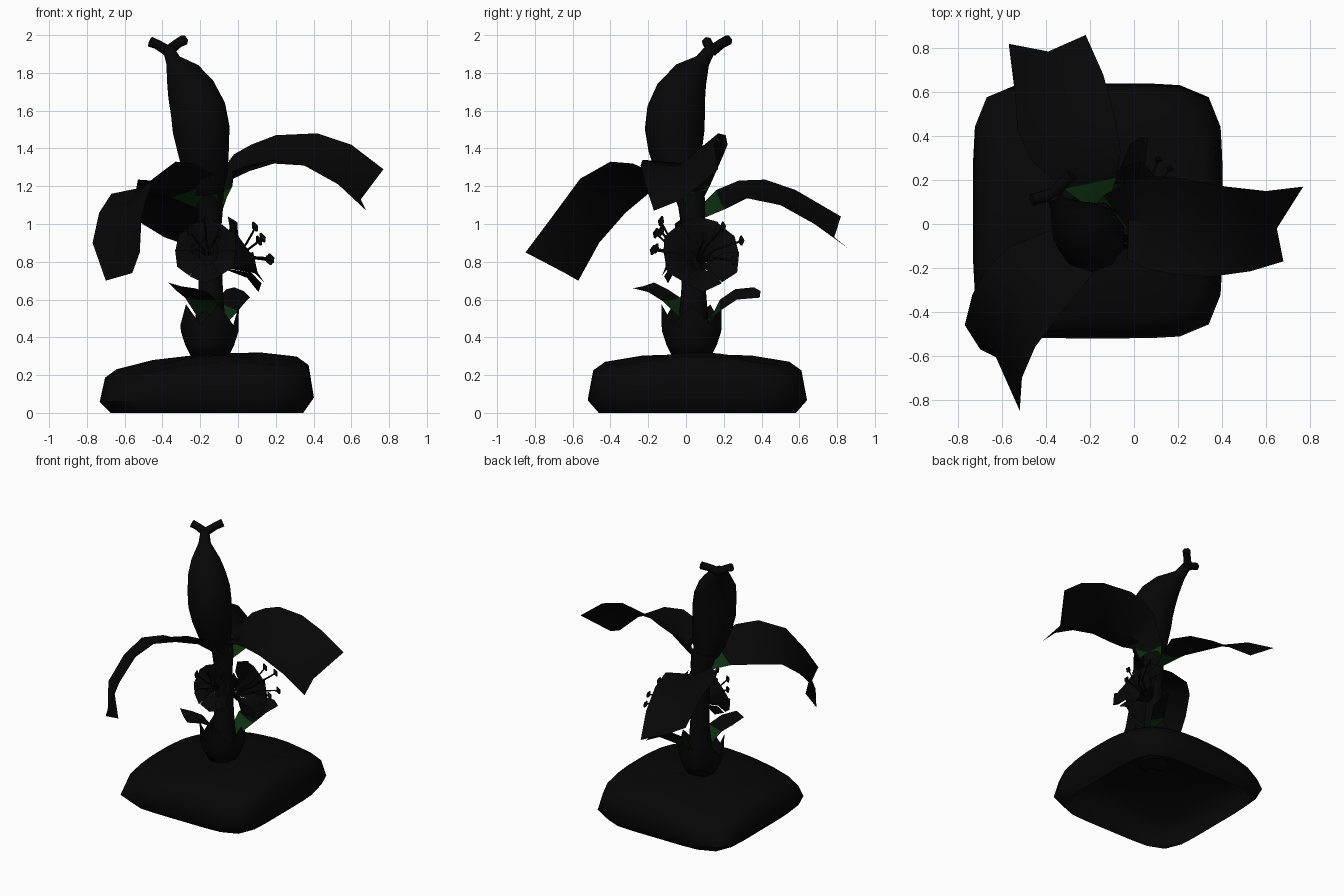
import bpy, bmesh, math
from mathutils import Vector

cube = bpy.data.objects.get("Cube")
if cube:
    bpy.data.objects.remove(cube)


def material(name, colour):
    m = bpy.data.materials.new(name)
    m.use_nodes = True
    m.diffuse_color = (*colour, 1)
    m.node_tree.nodes["Principled BSDF"].inputs["Base Color"].default_value = (*colour, 1)
    return m


BLACK = material("near black", (0.002, 0.002, 0.002))
GREEN = material("dark green", (0.004, 0.029, 0.005))


def build(name, verts, faces, green=(), angle=40):
    mesh = bpy.data.meshes.new(name)
    mesh.from_pydata([tuple(v) for v in verts], [], faces)
    for m in (BLACK, GREEN):
        mesh.materials.append(m)
    for i in green:
        mesh.polygons[i].material_index = 1
    bm = bmesh.new()
    bm.from_mesh(mesh)
    bmesh.ops.recalc_face_normals(bm, faces=bm.faces)
    bm.to_mesh(mesh)
    bm.free()
    obj = bpy.data.objects.new(name, mesh)
    bpy.context.collection.objects.link(obj)
    bpy.ops.object.select_all(action="DESELECT")
    bpy.context.view_layer.objects.active = obj
    obj.select_set(True)
    bpy.ops.object.shade_smooth_by_angle(angle=math.radians(angle))


def loft(name, rings, cap_start=False, cap_end=True, angle=65):
    """Join closed rings of equal length into one skin."""
    n = len(rings[0])
    faces = [(r * n + i, r * n + (i + 1) % n, (r + 1) * n + (i + 1) % n, (r + 1) * n + i)
             for r in range(len(rings) - 1) for i in range(n)]
    if cap_start:
        faces.append(tuple(range(n)))
    if cap_end:
        faces.append(tuple(range((len(rings) - 1) * n, len(rings) * n)))
    build(name, [v for ring in rings for v in ring], faces, angle=angle)


def tube(name, points, radii, sides=8):
    """Round section swept along a path, with a radius at each point."""
    pts = [Vector(p) for p in points]
    rings = []
    for i, p in enumerate(pts):
        t = (pts[min(i + 1, len(pts) - 1)] - pts[max(i - 1, 0)]).normalized()
        u = t.cross(Vector((0.3, 1, 0.1))).normalized()
        w = t.cross(u)
        angles = [math.tau * k / sides for k in range(sides)]
        rings.append([p + (u * math.cos(a) + w * math.sin(a)) * radii[i] for a in angles])
    loft(name, rings, True, True)


def leaf(name, edge_a, edge_b, sag, tip):
    """Strip between two edges with a sunken midrib ending at tip, and a green base."""
    last = len(edge_a) - 1
    verts = []
    for i, (a, b) in enumerate(zip(edge_a, edge_b)):
        mid = (Vector(a) + Vector(b)) / 2 - Vector((0, 0, sag * min(i / 2, 1)))
        verts += [a, tip if i == last else mid, b]
    faces = [(r * 3 + c, r * 3 + c + 1, r * 3 + c + 4, r * 3 + c + 3)
             for r in range(last) for c in range(2)]
    build(name, verts, faces, green=(0, 1))


def flower(name, centre, axis, radius, lean, petals=6):
    """Open funnel of full petals with stamens that reach out and lean."""
    c, d = Vector(centre), Vector(axis).normalized()
    u = d.cross(Vector((0, 0, 1))).normalized()
    w = u.cross(d)

    def spot(angle, r, depth):
        return c + (u * math.cos(angle) + w * math.sin(angle)) * r * radius + d * depth * radius

    verts, faces = [], []
    half = math.pi / petals
    for k in range(petals):
        mid = math.tau * k / petals + half
        depth = 0.07 * (k % 2)
        n = len(verts)
        verts += [spot(mid, 0.05, -0.75), spot(mid - half * 1.1, 0.6, -0.1 + depth),
                  spot(mid, 0.58, -0.22 + depth), spot(mid + half * 1.1, 0.6, -0.1 + depth),
                  spot(mid - half, 0.96, depth), spot(mid, 1.03, -0.1 + depth),
                  spot(mid + half, 0.96, depth)]
        faces += [(n, n + 1, n + 2), (n, n + 2, n + 3),
                  (n + 1, n + 4, n + 5, n + 2), (n + 2, n + 5, n + 6, n + 3)]
    build(name + "_petals", verts, faces)
    for k in range(5):
        ang = math.tau * k / 5 + 0.4
        path = [spot(ang, 0.05, -0.5), spot(ang, 0.2, 0.1) + Vector(lean) * 0.3,
                spot(ang, 0.4, 0.38) + Vector(lean) * 0.8, spot(ang, 0.5, 0.5) + Vector(lean)]
        tube(f"{name}_stamen_{k}", path, [0.006] * 4, 4)
        tip = path[-1]
        tube(f"{name}_anther_{k}", [tip - w * 0.025, tip, tip + w * 0.03],
             [0.005, 0.018, 0.005], 4)


# Soil mound: rounded square rings with drooping corners, open underneath
def mound_ring(z, scale, n=32):
    ring = []
    for k in range(n):
        a = math.tau * k / n
        c, s = math.cos(a), math.sin(a)
        r = (abs(c) ** 6 + abs(s) ** 6) ** (-1 / 6) * scale
        x, y = 0.567 * r * c, 0.58 * r * s
        rise = min(z / 0.25, 1)
        droop = 0.05 * (2 * c * s) ** 4 * scale * (z > 0.1)
        ring.append((x - 0.165, y + 0.06, z + 0.07 * x * rise - droop))
    return ring


loft("soil_mound", [mound_ring(z, s) for z, s in
                    ((0, 0.9), (0.07, 1), (0.22, 0.95), (0.265, 0.84), (0.3, 0.5), (0.31, 0.12))])

# Sheath round the foot of the stem, with a pointed rim
sheath = []
for z, r, peak in ((0.3, 0.1, 0), (0.36, 0.13, 0), (0.43, 0.152, 0), (0.52, 0.155, 0.055)):
    sheath.append([(-0.15 + r * math.cos(math.tau * k / 10), 0.03 + 1.08 * r * math.sin(math.tau * k / 10),
                    z + peak * (-1) ** k) for k in range(10)])
loft("stem_sheath", sheath, True, False)

# Stem
tube("stem", [(-0.15, 0.04, 0.3), (-0.145, 0.04, 0.65), (-0.15, 0.04, 0.95),
              (-0.15, 0.03, 1.1), (-0.16, 0.01, 1.2)], [0.1, 0.068, 0.062, 0.075, 0.09])

# Curved fruit on top, with a forked tip
fruit = [(-0.16, -0.01, 1.17, 0.085), (-0.17, -0.03, 1.26, 0.12), (-0.185, -0.055, 1.4, 0.144),
         (-0.195, -0.06, 1.5, 0.158), (-0.21, -0.052, 1.6, 0.154), (-0.245, -0.025, 1.7, 0.134),
         (-0.285, 0.02, 1.78, 0.1), (-0.34, 0.085, 1.86, 0.043), (-0.37, 0.13, 1.93, 0.03)]
tube("fruit", [p[:3] for p in fruit], [p[3] for p in fruit], 10)
for side, end in (("left", (-0.285, 0.225, 1.975)), ("right", (-0.465, 0.11, 1.965))):
    fork = Vector((-0.37, 0.135, 1.915))
    bend = fork.lerp(Vector(end), 0.6) + Vector((0, 0, 0.005))
    tube("fruit_fork_" + side, [fork, bend, end], [0.03, 0.026, 0.028], 6)

# Large drooping leaves
leaf("front_leaf",
     [(-0.21, 0.02, 1.08), (-0.36, -0.02, 1.14), (-0.56, -0.1, 1.17), (-0.67, -0.2, 1.16),
      (-0.735, -0.32, 1.06), (-0.77, -0.46, 0.9), (-0.7, -0.57, 0.7)],
     [(-0.1, -0.04, 1.12), (-0.13, -0.15, 1.26), (-0.23, -0.28, 1.32), (-0.33, -0.4, 1.33),
      (-0.45, -0.56, 1.24), (-0.51, -0.7, 1.05), (-0.52, -0.85, 0.85)],
     0.05, (-0.56, -0.64, 0.74))
leaf("left_leaf",
     [(-0.17, 0.09, 1.13), (-0.14, 0.13, 1.21), (-0.02, 0.2, 1.37), (0.07, 0.22, 1.42),
      (0.2, 0.21, 1.47), (0.42, 0.17, 1.48), (0.6, 0.15, 1.42), (0.77, 0.17, 1.29)],
     [(-0.08, -0.01, 1.1), (-0.03, -0.02, 1.2), (-0.03, -0.16, 1.28), (0.05, -0.2, 1.31),
      (0.18, -0.23, 1.34), (0.35, -0.24, 1.31), (0.53, -0.215, 1.21), (0.68, -0.17, 1.07)],
     0.085, (0.65, -0.02, 1.13))
leaf("back_leaf",
     [(-0.2, 0.07, 1.09), (-0.32, 0.16, 1.18), (-0.46, 0.28, 1.23), (-0.53, 0.42, 1.235),
      (-0.54, 0.58, 1.18), (-0.57, 0.82, 1.04)],
     [(-0.12, 0.09, 1.03), (-0.08, 0.21, 1.08), (-0.06, 0.33, 1.14), (-0.09, 0.5, 1.1),
      (-0.14, 0.68, 1.0), (-0.22, 0.86, 0.87)],
     0.045, (-0.39, 0.785, 0.93))

# Small leaves above the sheath
leaf("small_back_leaf",
     [(-0.15, 0.12, 0.48), (-0.12, 0.18, 0.6), (-0.06, 0.26, 0.655), (-0.02, 0.36, 0.665)],
     [(-0.07, 0.06, 0.46), (0, 0.18, 0.54), (0.05, 0.27, 0.6), (0.065, 0.39, 0.61)],
     0.01, (0.03, 0.395, 0.645))
leaf("small_front_leaf",
     [(-0.21, 0.02, 0.5), (-0.28, -0.03, 0.61), (-0.33, -0.09, 0.65), (-0.37, -0.17, 0.69)],
     [(-0.11, -0.03, 0.5), (-0.11, -0.12, 0.59), (-0.16, -0.2, 0.64), (-0.23, -0.28, 0.66)],
     0.01, (-0.3, -0.23, 0.67))

# Two flowers on the stem
flower("left_flower", (0.04, 0.08, 0.845), (0.88, 0.12, 0.4), 0.21, (0, 0.1, 0))
flower("front_flower", (-0.17, -0.07, 0.86), (-0.15, -1, 0.25), 0.17, (0, 0, 0.05))
